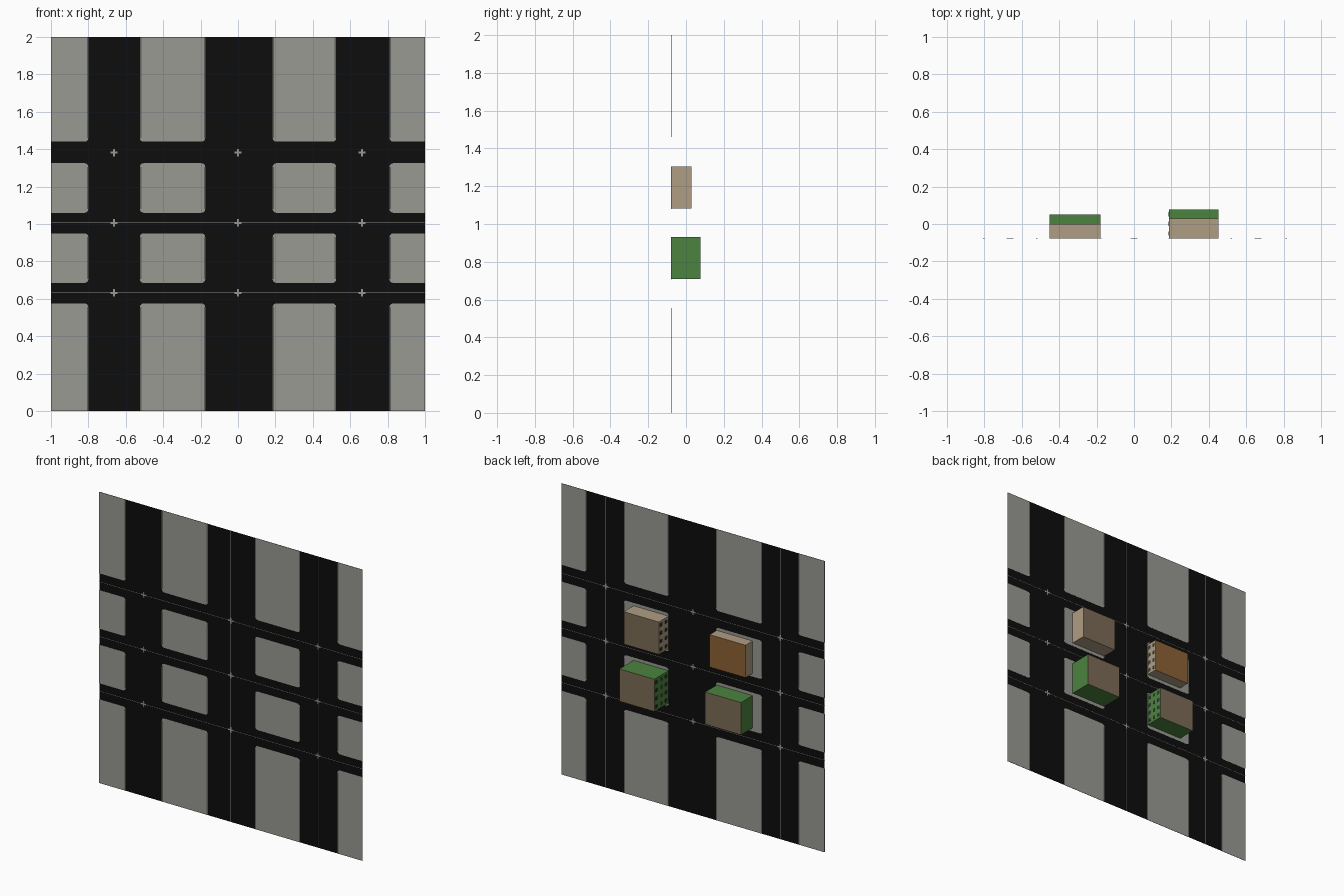
import bpy, bmesh
from math import pi, cos, sin
from mathutils import Vector

cube = bpy.data.objects.get("Cube")
if cube:
    bpy.data.objects.remove(cube, do_unlink=True)

GROUND = -0.077


def material(name, rgb):
    m = bpy.data.materials.new(name)
    m.use_nodes = True
    m.diffuse_color = (*rgb, 1)
    bsdf = m.node_tree.nodes["Principled BSDF"]
    bsdf.inputs["Base Color"].default_value = (*rgb, 1)
    bsdf.inputs["Roughness"].default_value = 0.9
    return m


asphalt = material("asphalt black", (0.004, 0.004, 0.004))
paving = material("paving grey", (0.32, 0.32, 0.29))
kerb_grey = material("kerb dark grey", (0.12, 0.12, 0.11))
tan = material("wall tan", (0.43, 0.34, 0.23))
green = material("wall green", (0.072, 0.23, 0.05))
brown = material("roof brown", (0.2, 0.15, 0.09))
orange = material("roof orange", (0.27, 0.12, 0.035))
glass = material("window dark", (0.03, 0.035, 0.035))


def finish(name, bm, mats):
    bmesh.ops.recalc_face_normals(bm, faces=bm.faces)
    mesh = bpy.data.meshes.new(name)
    bm.to_mesh(mesh)
    bm.free()
    for m in mats:
        mesh.materials.append(m)
    obj = bpy.data.objects.new(name, mesh)
    bpy.context.collection.objects.link(obj)
    return obj


def add_box(bm, low, high):
    low, high = Vector(low), Vector(high)
    verts = bmesh.ops.create_cube(bm, size=1)["verts"]
    for v in verts:
        v.co = Vector(a * b for a, b in zip(v.co, high - low)) + (low + high) / 2


def strip(bm, x0, x1, z0, z1, half):
    add_box(bm, (x0, GROUND - half, z0), (x1, GROUND + half, z1))


# Road sheet
bm = bmesh.new()
strip(bm, -1, 1, 0, 2, 0.0004)
finish("road_sheet", bm, [asphalt])

# City blocks: corners are rounded only where two roads meet
columns = [(-1, -0.8), (-0.525, -0.175), (0.185, 0.525), (0.81, 1)]
rows = [(0, 0.575), (0.685, 0.95), (1.06, 1.325), (1.44, 2)]
RADIUS = 0.02


def block_outline(x0, x1, z0, z1):
    points = []
    for quarter, (x, z) in enumerate([(x1, z1), (x0, z1), (x0, z0), (x1, z0)]):
        if abs(x) == 1 or z in (0, 2):
            points.append((x, z))
            continue
        sx, sz = (1 if x == x1 else -1), (1 if z == z1 else -1)
        for i in range(5):
            a = (quarter + i / 4) * pi / 2
            points.append((x + RADIUS * (cos(a) - sx), z + RADIUS * (sin(a) - sz)))
    return points


blocks, kerbs = bmesh.new(), bmesh.new()
for x0, x1 in columns:
    for z0, z1 in rows:
        ring = [blocks.verts.new((x, GROUND - 0.0008, z))
                for x, z in block_outline(x0, x1, z0, z1)]
        face = blocks.faces.new(ring)
        top = bmesh.ops.extrude_face_region(blocks, geom=[face])["geom"]
        moved = [v for v in top if isinstance(v, bmesh.types.BMVert)]
        bmesh.ops.translate(blocks, verts=moved, vec=(0, 0.0016, 0))
        # Kerb strips along the upright roads
        low = z0 if z0 == 0 else z0 + RADIUS
        high = z1 if z1 == 2 else z1 - RADIUS
        if x0 > -1:
            strip(kerbs, x0, x0 + 0.008, low, high, 0.0012)
        if x1 < 1:
            strip(kerbs, x1 - 0.008, x1, low, high, 0.0012)
finish("paved_blocks", blocks, [paving])
finish("kerbs", kerbs, [kerb_grey])

# Centre lines and crossing marks
bm = bmesh.new()
road_x, road_z = (-0.663, 0, 0.663), (0.632, 1.006, 1.382)
for x in road_x:
    strip(bm, x - 0.001, x + 0.001, 0, 2, 0.0008)
for z in road_z:
    strip(bm, -1, 1, z - 0.001, z + 0.001, 0.0008)
    for x in road_x:
        strip(bm, x - 0.02, x + 0.02, z - 0.005, z + 0.005, 0.001)
        strip(bm, x - 0.005, x + 0.005, z - 0.02, z + 0.02, 0.001)
finish("road_markings", bm, [paving])


# Buildings, with windows on the side toward the middle road
def building(name, x0, x1, z0, z1, roof_y, wall, roof):
    bm = bmesh.new()
    add_box(bm, (x0, GROUND, z0), (x1, roof_y, z1))
    obj = finish(name, bm, [wall, roof])
    for p in obj.data.polygons:
        p.material_index = int(p.normal.y > 0.5)
    side = x0 if x0 > 0 else x1
    floors = max(1, round((roof_y - GROUND) / 0.05))
    bm = bmesh.new()
    for floor in range(floors):
        y = GROUND + (roof_y - GROUND) * (floor + 0.5) / floors
        for i in range(4):
            z = z0 + (z1 - z0) * (i + 0.5) / 4
            add_box(bm, (side - 0.001, y - 0.011, z - 0.012),
                    (side + 0.001, y + 0.011, z + 0.012))
    finish(name + "_windows", bm, [glass])


building("upper_right_building", -0.453, -0.18, 1.082, 1.305, 0.0, tan, orange)
building("upper_left_building", 0.186, 0.452, 1.082, 1.305, 0.03, tan, brown)
building("lower_right_building", -0.453, -0.18, 0.708, 0.93, 0.05, green, brown)
building("lower_left_building", 0.186, 0.452, 0.708, 0.93, 0.078, green, brown)
